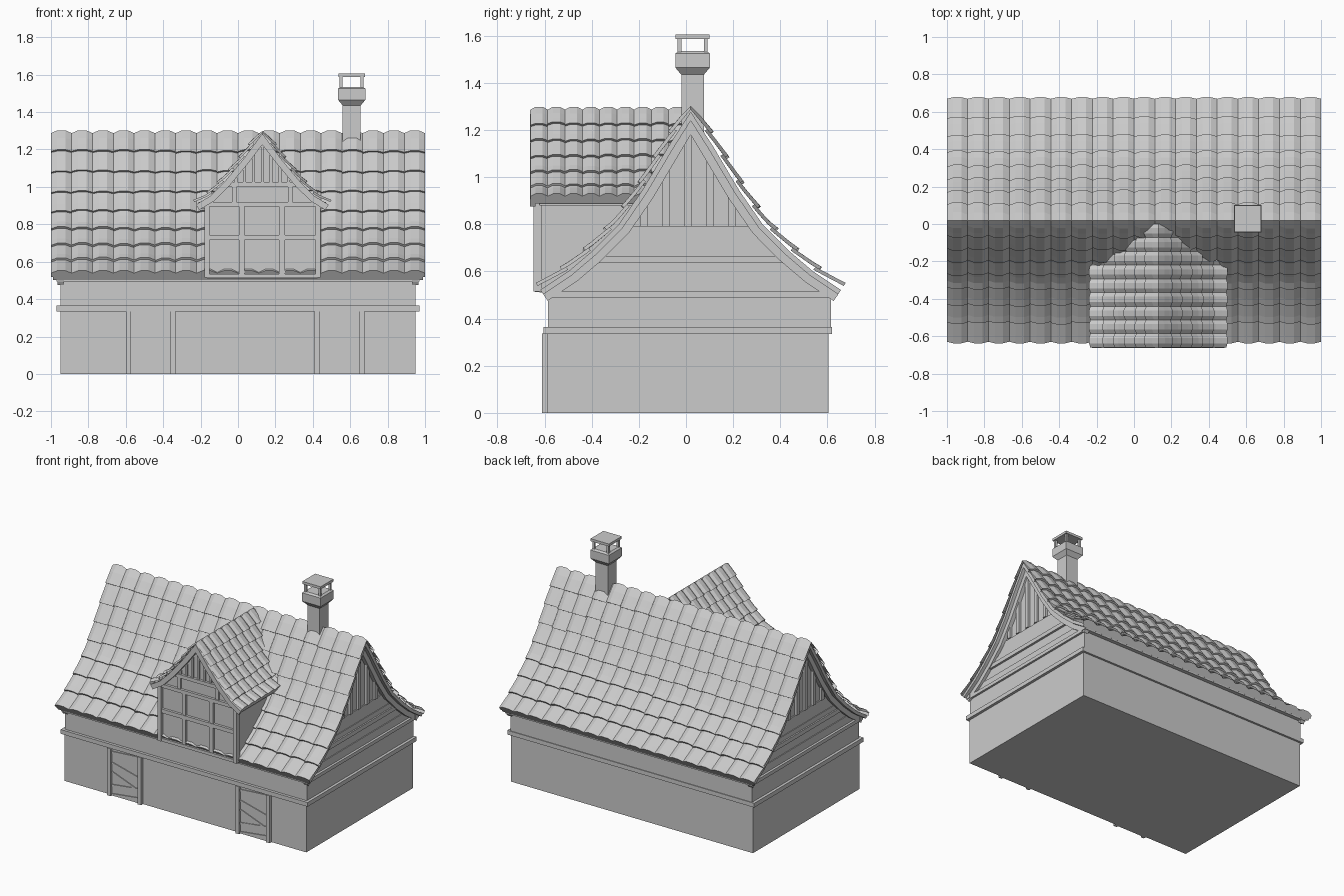
import bpy, bmesh, random
from mathutils import Vector

if "Cube" in bpy.data.objects:
    bpy.data.objects.remove(bpy.data.objects["Cube"])

random.seed(4)
YC, DX = 0.02, 0.13          # main ridge y, dormer centre x
MAIN = [(0, 1.285), (.10, 1.13), (.21, .945), (.31, .80), (.42, .69), (.52, .605), (.64, .525)]
DORM = [(0, 1.285), (.10, 1.15), (.20, 1.03), (.28, .95), (.355, .905)]


def finish(name, bm):
    bmesh.ops.recalc_face_normals(bm, faces=bm.faces)
    me = bpy.data.meshes.new(name)
    bm.to_mesh(me)
    bm.free()
    ob = bpy.data.objects.new(name, me)
    bpy.context.collection.objects.link(ob)
    return ob


def prism(name, pts, axis, a, b):
    """Extrude a 2D outline along x (outline is y,z) or along y (outline is x,z)."""
    bm = bmesh.new()
    put = (lambda p, t: (t, p[0], p[1])) if axis == 'x' else (lambda p, t: (p[0], t, p[1]))
    lo = [bm.verts.new(put(p, a)) for p in pts]
    hi = [bm.verts.new(put(p, b)) for p in pts]
    bm.faces.new(lo)
    bm.faces.new(hi[::-1])
    n = len(pts)
    for i in range(n):
        bm.faces.new((lo[i], lo[(i + 1) % n], hi[(i + 1) % n], hi[i]))
    return finish(name, bm)


def box(name, x0, x1, y0, y1, z0, z1):
    return prism(name, [(x0, z0), (x1, z0), (x1, z1), (x0, z1)], 'y', y0, y1)


def height(path, d):
    for (a, za), (b, zb) in zip(path, path[1:]):
        if d <= b:
            return za + (zb - za) * (d - a) / (b - a)
    return path[-1][1]


def reach(path, z):
    for (a, za), (b, zb) in zip(path, path[1:]):
        if z >= zb:
            return max(0, a + (b - a) * (za - z) / (za - zb))
    return path[-1][0]


def along(path, s):
    """Point and outward normal at distance s; the ridge normal points straight up."""
    top = s <= 0
    for i, (p, q) in enumerate(zip(path, path[1:])):
        p, q = Vector(p), Vector(q)
        L = (q - p).length
        if s <= L or i == len(path) - 2:
            t = (q - p) / L
            return p + t * s, Vector((0, 1)) if top else Vector((-t.y, t.x))
        s -= L


def total(path):
    return sum((Vector(q) - Vector(p)).length for p, q in zip(path, path[1:]))


def inset(path, dist):
    """Half outline moved inward from the roof surface."""
    out = [(0, path[0][1] - dist * 1.75)]
    for i in range(1, len(path)):
        q = Vector(path[min(i + 1, len(path) - 1)]) - Vector(path[i - 1])
        q.normalize()
        out.append((path[i][0] + q.y * dist, path[i][1] - q.x * dist))
    return out


def both(half, c):
    return [(c - d, z) for d, z in half[::-1]] + [(c + d, z) for d, z in half[1:]]


def band(name, path, c, t0, t1, axis, a, b):
    """Bent slab that follows both slopes between two inset depths."""
    return prism(name, both(inset(path, t0), c) + both(inset(path, t1), c)[::-1], axis, a, b)


def tiles(name, path, place, u0, u1, cols, rows, amp, keep=None):
    """Overlapping humped tiles; place(u, d, z) maps to 3D."""
    bm = bmesh.new()
    L, w = total(path), (u1 - u0) / cols
    hump = [(0, 0), (.3, amp), (.7, amp), (1, 0)]
    for r in range(rows):
        for c in range(cols):
            jit = random.uniform(-.005, .005) if r < rows - 1 else 0
            s0, s1 = max(0, r * L / rows - .02), (r + 1) * L / rows + jit
            steps = [(0, .002), (.35, .007), (.7, .012), (1, .017), (1, -.008)]
            grid = []
            for t, lift in steps:
                p, n = along(path, s0 + (s1 - s0) * t)
                row = []
                for u, h in hump:
                    q = p + n * (lift + (h if lift > 0 else 0))
                    row.append(place(u0 + (c + u) * w, q.x, q.y))
                grid.append(row)
            if keep and not any(keep(v) for row in grid for v in row):
                continue
            vs = [[bm.verts.new(v) for v in row] for row in grid]
            for i in range(len(vs) - 1):
                for j in range(len(hump) - 1):
                    bm.faces.new((vs[i][j], vs[i][j + 1], vs[i + 1][j + 1], vs[i + 1][j]))
    return finish(name, bm)


# Walls and string course
box("ground_floor_walls", -.95, .95, -.59, .605, 0, .34)
box("string_course", -.97, .97, -.605, .62, .335, .365)
box("upper_walls", -.95, .95, -.585, .615, .36, .50)

# Gable body under the main roof
half = [(d, z) for d, z in inset(MAIN, .03) if d < .55]
prism("gable_body", both(half + [(.60, .50)], YC), 'x', -.935, .935)

# Main roof: deck, tiles and eave beams
band("roof_deck", MAIN, YC, .004, .026, 'x', -.99, .99)
for nm, s in (("front", -1), ("back", 1)):
    tiles("roof_tiles_" + nm, MAIN, lambda u, d, z, s=s: (u, YC + s * d, z), -1, 1, 18, 8, .015)
    y = YC + s * .605
    box("eave_beam_" + nm, -.97, .97, y - .018, y + .018, .495, .525)

# Gable ends: rake trim, rails, clapboards and vertical studs
for nm, s in (("left", -1), ("right", 1)):
    band("rake_trim_" + nm, MAIN, YC, .026, .06, 'x', s * .93, s * .965)
    for i, (z0, z1, t) in enumerate([(.49, .515, .965), (.515, .57, .948), (.57, .635, .942),
                                     (.635, .665, .958), (.665, .70, .948), (.70, .79, .943)]):
        a, b = reach(MAIN, z0) - .05, reach(MAIN, z1) - .05
        prism(f"gable_board_{nm}_{i}", [(YC - a, z0), (YC + a, z0), (YC + b, z1), (YC - b, z1)],
              'x', s * .92, s * t)
    for i in range(5):
        y0 = -.193 + i * .093
        y1 = y0 + .03
        top = [height(MAIN, abs(y - YC)) - .07 for y in (y0, y1)]
        prism(f"gable_stud_{nm}_{i}", [(y0, .79), (y1, .79), (y1, top[1]), (y0, top[0])],
              'x', s * .92, s * .952)

# Doors with posts and slanted planks
for nm, x in (("left", -.6), ("right", .41)):
    box(f"door_{nm}", x + .02, x + .25, -.597, -.58, 0, .335)
    for k in (0, .24):
        box(f"door_post_{nm}_{k > 0}", x + k, x + k + .027, -.612, -.58, 0, .336)
    for i, (a, b) in enumerate([(.31, .325), (.235, .18), (.17, .09), (.075, .10), (.01, .035)]):
        prism(f"door_plank_{nm}_{i}", [(x + .027, a - .008), (x + .24, b - .008),
              (x + .24, b + .006), (x + .027, a + .006)], 'y', -.603, -.59)

# Dormer body, frame timbers and gable studs
box("dormer_walls", DX - .295, DX + .295, -.622, -.22, .51, .91)
prism("dormer_gable", both([p for p in inset(DORM, .028)], DX), 'y', -.622, -.08)
for i, x in enumerate((-.18, .005, .22, .415)):
    deep = i in (0, 3)
    box(f"dormer_post_{i}", x, x + (.027 if deep else .03), -.648 if deep else -.637, -.61, .515, .905)
for i, (z, h, w) in enumerate([(.513, .022, .295), (.715, .028, .295), (.895, .025, .34), (1.0, .025, .20)]):
    box(f"dormer_rail_{i}", DX - w, DX + w, -.64, -.61, z, z + h)
for i in range(7):
    x = DX + (i - 3) * .047
    box(f"dormer_stud_{i}", x - .008, x + .008, -.634, -.61, 1.02, height(DORM, abs(x - DX) + .008) - .04)
for i in (-1, 1):
    box(f"dormer_brace_{i}", DX + i * .15 - .012, DX + i * .15 + .012, -.634, -.61, .92, 1.0)

# Dormer roof: deck, barge boards and tiles down to the valley
band("dormer_deck", DORM, DX, .003, .02, 'y', -.645, -.01)
band("dormer_barge_boards", DORM, DX, .0, .034, 'y', -.662, -.638)


def in_front(v):
    return v[1] < YC - reach(MAIN, v[2]) + .01


for nm, s in (("left", -1), ("right", 1)):
    tiles("dormer_tiles_" + nm, DORM, lambda u, d, z, s=s: (DX + s * d, u, z),
          -.66, 0, 9, 6, .012, in_front)

# Chimney: shaft, flared head, corner posts and cap
CX, CY = .608, .028
box("chimney_shaft", CX - .048, CX + .048, CY - .048, CY + .048, 1.12, 1.46)
bm = bmesh.new()
rings = []
for h, z in ((.048, 1.435), (.073, 1.465), (.073, 1.525), (.06, 1.535)):
    rings.append([bm.verts.new((CX + sx * h, CY + sy * h, z))
                  for sx, sy in ((-1, -1), (1, -1), (1, 1), (-1, 1))])
for lo, hi in zip(rings, rings[1:]):
    for i in range(4):
        bm.faces.new((lo[i], lo[(i + 1) % 4], hi[(i + 1) % 4], hi[i]))
bm.faces.new(rings[0])
bm.faces.new(rings[-1])
finish("chimney_head", bm)
for i, (sx, sy) in enumerate(((-1, -1), (1, -1), (1, 1), (-1, 1))):
    x, y = CX + sx * .056, CY + sy * .056
    box(f"chimney_post_{i}", x - .008, x + .008, y - .008, y + .008, 1.525, 1.59)
box("chimney_cap", CX - .072, CX + .072, CY - .072, CY + .072, 1.587, 1.605)
